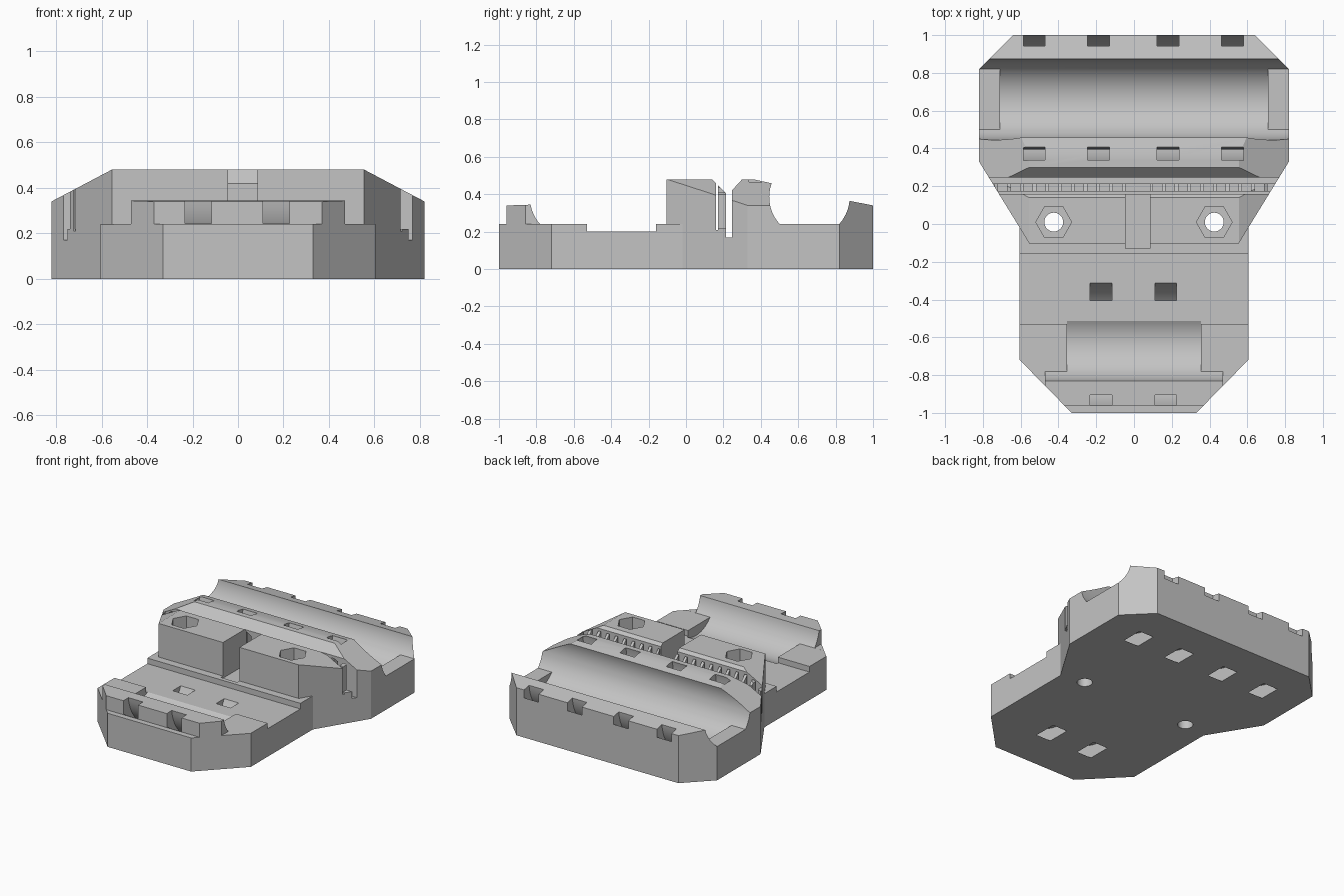
import bpy, bmesh
from math import radians, cos, sin

cube = bpy.data.objects.get("Cube")
if cube:
    bpy.data.objects.remove(cube, do_unlink=True)


def prism(name, points, axis, lo, hi):
    """Extrude a 2D outline along one axis."""
    place = {"x": lambda a, b, t: (t, a, b),
             "y": lambda a, b, t: (a, t, b),
             "z": lambda a, b, t: (a, b, t)}[axis]
    bm = bmesh.new()
    face = bm.faces.new([bm.verts.new(place(a, b, lo)) for a, b in points])
    new = bmesh.ops.extrude_face_region(bm, geom=[face])["geom"]
    shift = place(0, 0, hi - lo)
    bmesh.ops.translate(bm, vec=shift, verts=[v for v in new if isinstance(v, bmesh.types.BMVert)])
    bmesh.ops.recalc_face_normals(bm, faces=bm.faces)
    mesh = bpy.data.meshes.new(name)
    bm.to_mesh(mesh)
    bm.free()
    obj = bpy.data.objects.new(name, mesh)
    bpy.context.collection.objects.link(obj)
    return obj


def box(name, x0, x1, y0, y1, z0, z1):
    return prism(name, [(x0, y0), (x1, y0), (x1, y1), (x0, y1)], "z", z0, z1)


def arc(centre, ry, rz, start, end, steps=24):
    angles = [radians(start + (end - start) * i / steps) for i in range(steps + 1)]
    return [(centre[0] + ry * cos(a), centre[1] + rz * sin(a)) for a in angles]


def mirrored(half):
    return half + [(-a, b) for a, b in reversed(half)]


def combine(target, tool, operation="DIFFERENCE"):
    mod = target.modifiers.new(tool.name, "BOOLEAN")
    mod.operation = operation
    mod.solver = "EXACT"
    mod.object = tool
    bpy.context.view_layer.objects.active = target
    bpy.ops.object.modifier_apply(modifier=mod.name)
    bpy.data.objects.remove(tool, do_unlink=True)


REAR, REAR_R = (0.66, 0.385), 0.215
FRONT, FRONT_R = (-0.623, 0.381), 0.211

# Plan outline of the carriage
body = prism("carriage_body", mirrored([
    (0.33, -1), (0.605, -0.72), (0.605, -0.02), (0.82, 0.33), (0.82, 0.82), (0.64, 1)]),
    "z", -0.1, 0.7)

# Side profile: rear lip, bearing trough, ridge, belt slot, clamp block, tray, front lip
side = [(-1.05, 0), (1.05, 0), (1.05, 0.33), (0.874, 0.365)]
side += arc(REAR, REAR_R, REAR_R, 354, 318, 6)
side += arc(REAR, REAR_R, REAR_R, 222, 160, 10)
side += [(0.36, 0.48), (0.3, 0.48), (0.245, 0.42), (0.245, 0.17), (0.215, 0.17),
         (0.215, 0.405), (0.172, 0.448), (0.172, 0.21), (0.16, 0.21), (0.16, 0.46),
         (0.14, 0.48), (-0.105, 0.48), (-0.105, 0.24), (-0.16, 0.24), (-0.16, 0.2),
         (-0.53, 0.2), (-0.53, 0.24)]
side += arc(FRONT, FRONT_R, FRONT_R, 222, 190, 6)
side += [(-0.96, 0.34), (-0.96, 0.24), (-1.05, 0.24)]
combine(body, prism("side_profile", side, "x", -0.9, 0.9), "INTERSECT")

# Sloping shoulders at both ends
shoulders = mirrored([(0.9, -0.1), (0.9, 0.298), (0.555, 0.48), (0.5, 0.6)])
combine(body, prism("shoulders", shoulders, "y", -1.2, 1.2), "INTERSECT")

# Deep middle part of both bearing troughs
combine(body, prism("rear_trough", [REAR] + arc(REAR, REAR_R, REAR_R, 222, 318), "x", -0.71, 0.71))
combine(body, prism("front_trough", [FRONT] + arc(FRONT, FRONT_R, FRONT_R, 222, 322), "x", -0.355, 0.355))

for s in (-1, 1):
    # Short front lip and tapered block corners
    combine(body, box("lip_end", *sorted((s * 0.47, s * 0.8)), -1.1, -0.7, 0.24, 0.6))
    corner = [(s * 0.605, -0.02), (s * 0.547, -0.115), (s * 0.65, -0.115), (s * 0.65, -0.02)]
    combine(body, prism("block_corner", corner, "z", 0.24, 0.6))
    # Nut pockets and screw holes
    spot = (s * 0.425, 0.01)
    combine(body, prism("nut_pocket", arc(spot, 0.095, 0.095, 0, 300, 5), "z", 0.28, 0.6))
    combine(body, prism("screw_hole", arc(spot, 0.05, 0.05, 0, 345, 23), "z", -0.1, 0.6))

# Gap through the middle of the clamp block
combine(body, box("centre_gap", -0.045, 0.085, -0.13, 0.23, 0.225, 0.6))

# Notches for the belt teeth
for i in range(11):
    for start in (0.1 + i * 0.0675, -0.112 - i * 0.0675):
        combine(body, box("belt_notch", start, start + 0.048, 0.166, 0.23, 0.22, 0.6))


# Curved tie tunnels wrapped under the troughs
def tie_tunnel(x, centre, outer, inner):
    ring = arc(centre, *outer, 155, 385, 36) + arc(centre, *inner, 385, 155, 36)
    combine(body, prism("tie_tunnel", ring, "x", x - 0.058, x + 0.058))


for x in (-0.528, -0.187, 0.18, 0.522):
    tie_tunnel(x, (0.67, 0.385), (0.342, 0.395), (0.275, 0.3))
for x in (-0.175, 0.168):
    tie_tunnel(x, (-0.628, 0.381), (0.355, 0.392), (0.28, 0.3))

# Single plastic colour
grey = bpy.data.materials.new("light_grey_plastic")
grey.use_nodes = True
colour = (0.55, 0.55, 0.55, 1)
grey.diffuse_color = colour
grey.node_tree.nodes["Principled BSDF"].inputs["Base Color"].default_value = colour
body.data.materials.clear()
body.data.materials.append(grey)
for poly in body.data.polygons:
    poly.material_index = 0

bpy.ops.object.select_all(action="DESELECT")
body.select_set(True)
bpy.context.view_layer.objects.active = body
bpy.ops.object.shade_smooth_by_angle(angle=radians(25))
